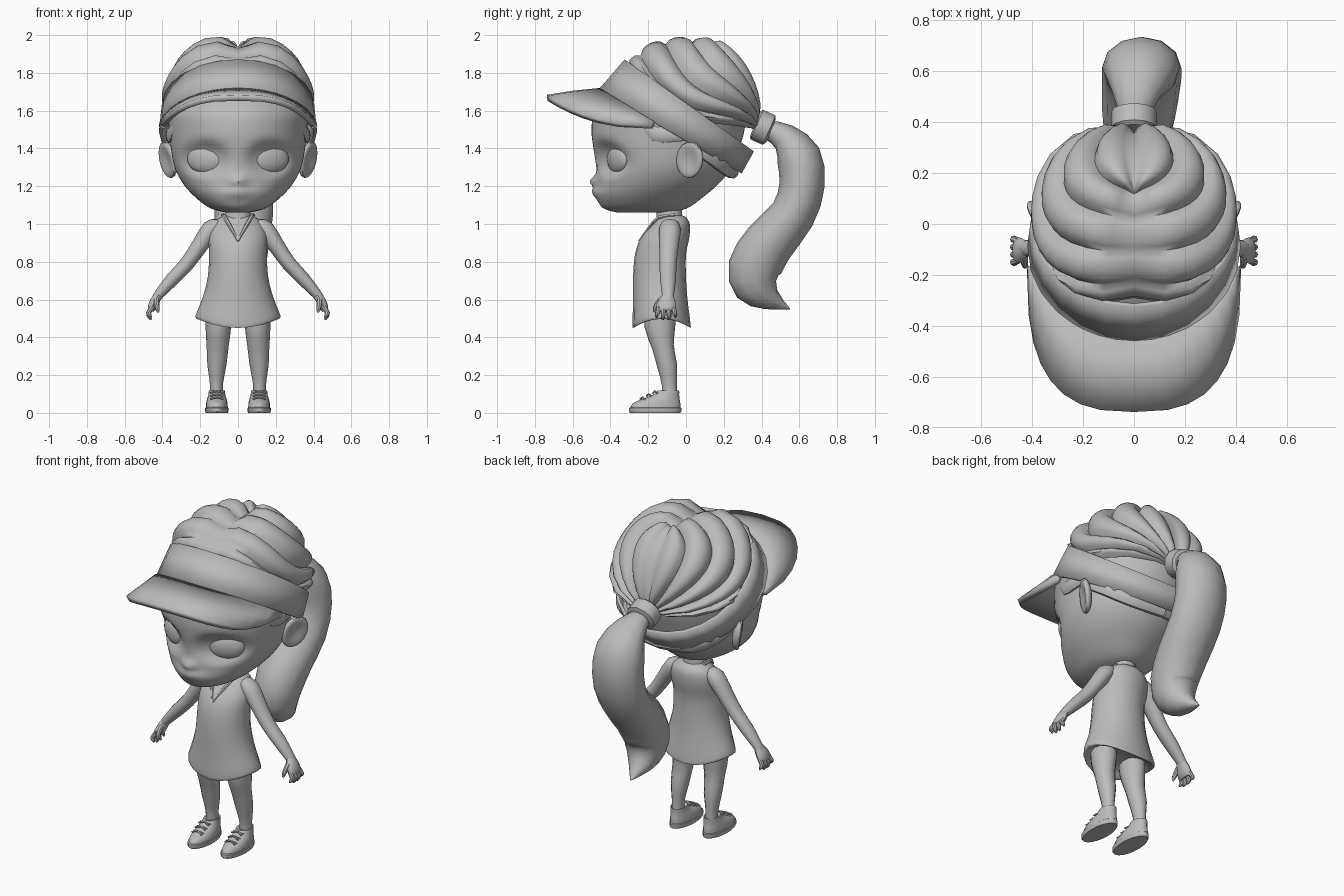
import bpy, bmesh, math
from mathutils import Vector, Matrix

if "Cube" in bpy.data.objects:
    bpy.data.objects.remove(bpy.data.objects["Cube"])

grey = bpy.data.materials.new("plain_grey")
grey.diffuse_color = (0.5, 0.5, 0.5, 1)
grey.use_nodes = True
grey.node_tree.nodes["Principled BSDF"].inputs["Base Color"].default_value = grey.diffuse_color


def make(name, rows, closed=True, caps=True, mirror=False, thick=0, angle=40):
    """Skin a list of equally long point rows into one object."""
    bm = bmesh.new()
    grid = [[bm.verts.new(p) for p in r] for r in rows]
    n = len(rows[0])
    for a, b in zip(grid, grid[1:]):
        for i in range(n if closed else n - 1):
            j = (i + 1) % n
            bm.faces.new((a[i], a[j], b[j], b[i]))
    if closed and caps:
        bm.faces.new(grid[0])
        bm.faces.new(grid[-1])
    bmesh.ops.remove_doubles(bm, verts=bm.verts, dist=0.0005)
    bmesh.ops.recalc_face_normals(bm, faces=bm.faces)
    me = bpy.data.meshes.new(name)
    bm.to_mesh(me)
    bm.free()
    me.materials.append(grey)
    for p in me.polygons:
        p.use_smooth = True
    me.set_sharp_from_angle(angle=math.radians(angle))
    ob = bpy.data.objects.new(name, me)
    bpy.context.collection.objects.link(ob)
    if thick:
        m = ob.modifiers.new("thickness", 'SOLIDIFY')
        m.thickness, m.offset = thick, 0
    if mirror:
        ob.modifiers.new("mirror", 'MIRROR').use_clip = True
    return ob


def smooth_keys(keys, n):
    """Resample key tuples with a Catmull-Rom spline, n steps per span."""
    k = [keys[0]] + list(keys) + [keys[-1]]
    out = []
    for i in range(1, len(k) - 2):
        for s in range(n):
            t = s / n
            out.append(tuple(0.5 * (2 * b + (c - a) * t + (2 * a - 5 * b + 4 * c - d) * t * t
                                    + (3 * b - a - 3 * c + d) * t ** 3)
                             for a, b, c, d in zip(*k[i - 1:i + 3])))
    return out + [tuple(keys[-1])]


def slices(keys, n, cx=0):
    """Flat oval rings from (z, half width, front y, back y)."""
    return [[Vector((cx + w * math.sin(a), (f + b) / 2 - (b - f) / 2 * math.cos(a), z))
             for a in (2 * math.pi * i / n for i in range(n))] for z, w, f, b in keys]


def tube(name, keys, n=10, side=(1, 0, 0), steps=2, **kw):
    """Tube along (x, y, z, radius along side, other radius)."""
    ks = smooth_keys(keys, steps)
    rows = []
    for i, k in enumerate(ks):
        t = (Vector(ks[min(i + 1, len(ks) - 1)][:3]) - Vector(ks[max(i - 1, 0)][:3])).normalized()
        a = Vector(side)
        a = (a - t * a.dot(t)).normalized()
        b = t.cross(a)
        rows.append([Vector(k[:3]) + a * k[3] * math.cos(q) + b * k[4] * math.sin(q)
                     for q in (2 * math.pi * j / n for j in range(n))])
    return make(name, rows, **kw)


def ball(name, c, r, rot=(0, 0, 0), dent=0, **kw):
    """Ellipsoid with its pole on x; dent pushes the outer pole in."""
    m = Matrix.Rotation(rot[2], 3, 'Z') @ Matrix.Rotation(rot[1], 3, 'Y') @ Matrix.Rotation(rot[0], 3, 'X')
    rows = []
    for i in range(13):
        p = math.pi * (0.002 + 0.996 * i / 12)
        x = math.cos(p) - (dent * max(0, math.cos(p)) ** 3)
        rows.append([Vector(c) + m @ Vector((r[0] * x, r[1] * math.sin(p) * math.cos(q),
                                             r[2] * math.sin(p) * math.sin(q)))
                     for q in (2 * math.pi * j / 18 for j in range(18))])
    return make(name, rows, **kw)


# Head: oval slices, then sockets, nose and lips pushed into the face
head = slices(smooth_keys([
    (1.06, .06, -.36, -.08), (1.085, .15, -.44, .01), (1.15, .235, -.475, .10),
    (1.22, .295, -.47, .18), (1.30, .335, -.475, .24), (1.40, .355, -.49, .28),
    (1.50, .365, -.50, .31), (1.60, .37, -.48, .31), (1.72, .33, -.37, .28),
    (1.80, .22, -.25, .2)], 5), 64)
for row in head:
    for p in row:
        if p.y < -.2:
            e = ((abs(p.x) - .172) / .115) ** 2 + ((p.z - 1.345) / .085) ** 2
            p.y += .055 * math.exp(-e * e)
            p.y -= .04 * math.exp(-(p.x / .04) ** 2 - ((p.z - 1.225) / .03) ** 2)
            p.y -= .025 * math.exp(-(p.x / .06) ** 2 - ((p.z - 1.165) / .025) ** 2)
            p.y += .012 * math.exp(-(p.x / .05) ** 2 - ((p.z - 1.158) / .007) ** 2)
make("head", head)
ball("eye", (.168, -.36, 1.345), (.108, .042, .08), rot=(0, 0, .42), mirror=True)
ball("ear", (.372, .02, 1.34), (.035, .078, .1), rot=(-.3, .15, -.5), dent=.9, mirror=True)

# Hair: strands run from the parting round to the ponytail, each one a lobe
C, R = Vector((0, -.02, 1.5)), (.375, .378, .465)
rows = []
for i in range(31):
    u = i / 30
    S = Vector((0, -.31, .33)).lerp(Vector((0, .15, .46)), min(1, u / .8))
    M = Vector((.85 * (1 - u) ** .7, -.2 + .55 * u ** 1.3, .03 + .42 * u))
    E = Vector((0, .38, .0))
    row = []
    for j in range(15):
        v = j / 14
        d = S * (1 - v) ** 2 + M * 2 * v * (1 - v) + E * v * v
        d /= sum(abs(c / r) ** 2.4 for c, r in zip(d, R)) ** (1 / 2.4)
        lobe = .048 * abs(math.sin(math.pi * 5 * u)) ** .6 * min(1, 2.2 * math.sin(math.pi * v)) ** .6
        p = C + d + d.normalized() * (lobe * (.35 + .65 * min(1, u / .2)) - (.025 if j == 0 else 0))
        if p.z < 1.85 - .712 * (p.y + .31) and u < .35 and j < 12:  # tucked under the cap band
            p.x *= .93
            p.y *= .95
        p.x = 0 if j in (0, 14) or i == 30 else max(p.x, 0)
        row.append(p)
    rows.append(row)
make("hair", rows, closed=False, mirror=True, angle=50)
# Loose hair in front of and behind the ear, under the cap band
tube("sideburn", [(.335, -.22, 1.53, .01, .02), (.352, -.16, 1.48, .022, .045),
                  (.362, -.08, 1.47, .022, .04), (.36, 0, 1.46, .01, .02)], mirror=True)
tube("nape_hair", [(.35, .04, 1.42, .02, .04), (.30, .14, 1.36, .03, .05),
                   (.19, .22, 1.30, .03, .05), (0, .25, 1.28, .03, .04)], mirror=True, side=(1, 1, 0))


# Cap band
def low_edge(t):
    y = -.085 - .372 * math.cos(t)
    return Vector((.41 * math.sin(t), y, 1.70 - .58 * (y + .45)))


def top_edge(t):
    y = .017 - .335 * math.cos(t)
    return Vector((.395 * math.sin(t), y, 1.86 - .712 * (y + .31)))


turn = [2 * math.pi * i / 24 for i in range(24)]
make("cap_band", [[low_edge(t) for t in turn], [top_edge(t) for t in turn]], caps=False, thick=.018)

# Cap brim: from the band's lower edge to a rounded outer edge
brim = [[], [], []]
for i in range(17):
    s = -1 + i / 8
    a = s * math.pi / 2
    co, si = max(0, math.cos(a)), math.sin(a)
    inner = low_edge(s * 1.35)
    outer = Vector((math.copysign(.405 * abs(si) ** .7, s), -.18 - .555 * co ** .7, 1.51 + .158 * co ** 1.6))
    brim[0].append(inner)
    brim[1].append(inner.lerp(outer, .5) + Vector((0, 0, .004 * co)))
    brim[2].append(outer)
make("cap_brim", brim, closed=False, thick=.032)

# Ponytail and its tie
tube("hair_tie", [(0, .365, 1.53, .075, .07), (0, .375, 1.526, .09, .085),
                  (0, .44, 1.497, .09, .085), (0, .45, 1.493, .07, .065)], n=12, steps=1)
tube("ponytail", [(0, .43, 1.50, .06, .05), (.01, .52, 1.46, .10, .075), (.025, .595, 1.36, .145, .118),
                  (.03, .615, 1.21, .155, .12), (.03, .565, 1.05, .155, .12), (.02, .44, .90, .145, .135),
                  (.015, .365, .77, .13, .142), (.01, .38, .67, .11, .125), (0, .45, .60, .07, .06),
                  (-.01, .55, .55, .003, .003)], n=12)

# Neck and dress
make("neck", slices([(.97, .09, -.17, -.01), (1.02, .07, -.155, -.02), (1.14, .065, -.16, -.02)], 14))
dress = slices(smooth_keys([
    (.49, .17, -.24, -.02), (.452, .212, -.275, .02), (.47, .224, -.283, .024), (.60, .188, -.28, .008),
    (.72, .16, -.28, 0), (.84, .153, -.27, 0), (.93, .155, -.238, .018), (1.0, .135, -.18, .02),
    (1.035, .095, -.15, 0), (1.045, .075, -.14, -.02)], 3), 20)
for row in dress:
    for p in row:  # hem rises at the sides
        p.z += .05 * (p.x / .22) ** 2 * max(0, 1 - (p.z - .45) / .2)
make("dress", dress, angle=50)
tube("collar", [(.078, -.06, 1.045, .012, .012), (.07, -.145, 1.035, .012, .010),
                (.035, -.200, .975, .010, .008), (0, -.247, .91, .006, .006)], n=6, mirror=True)

# Arms with hands
tube("arm", [(.10, -.085, 1.0, .045, .03), (.14, -.085, .975, .058, .05), (.20, -.09, .89, .052, .044),
             (.27, -.095, .79, .045, .039), (.35, -.095, .705, .042, .036), (.42, -.095, .625, .032, .026),
             (.435, -.095, .60, .03, .024)], n=12, side=(0, 1, 0), mirror=True)
tube("palm", [(.418, -.095, .63, .026, .022), (.438, -.10, .595, .045, .026), (.455, -.105, .56, .052, .024),
              (.462, -.105, .54, .046, .016)], side=(0, 1, 0), mirror=True)
for k in range(4):
    y = -.066 - .026 * k
    y2 = -.056 - .033 * k
    z = .497 + (.012 if k in (0, 3) else 0)
    tube("finger", [(.455, y, .56, .013, .014), (.474, (y + y2) / 2, .53, .013, .013),
                    (.468, y2, z + .01, .011, .011), (.46, y2, z - .004, .005, .005)],
         n=8, side=(0, 1, 0), mirror=True)
tube("thumb", [(.432, -.13, .60, .016, .016), (.43, -.155, .572, .014, .014),
               (.425, -.165, .545, .011, .011), (.422, -.166, .532, .004, .004)],
     n=8, side=(0, 1, 0), mirror=True)

# Legs: knee forward, calf bulging back
tube("leg", [(.10, -.14, .58, .07, .08), (.104, -.138, .46, .068, .082), (.108, -.122, .35, .058, .058),
             (.112, -.100, .25, .05, .053), (.114, -.088, .15, .034, .040), (.114, -.085, .07, .036, .042)],
     n=12, mirror=True)

# Shoes: flat sole, rounded upper, crossed laces
make("sole", slices([(0, .058, -.295, -.03), (.008, .062, -.303, -.025), (.026, .062, -.302, -.025),
                     (.03, .056, -.295, -.03)], 20, .112), mirror=True)
make("shoe", slices(smooth_keys([(.025, .058, -.296, -.03), (.05, .057, -.282, -.03), (.072, .052, -.235, -.034),
                                 (.095, .045, -.175, -.036), (.118, .042, -.15, -.036), (.112, .034, -.13, -.045)], 2),
                    20, .112), mirror=True)
for k in range(3):
    y, z = -.23 + .033 * k, .077 + .016 * k
    for s in (-1, 1):
        tube("lace", [(.112 - .034, y + s * .011, z - .004, .005, .005), (.112, y, z + .006, .005, .005),
                      (.112 + .034, y - s * .011, z - .004, .005, .005)], n=6, side=(0, 0, 1), mirror=True)
